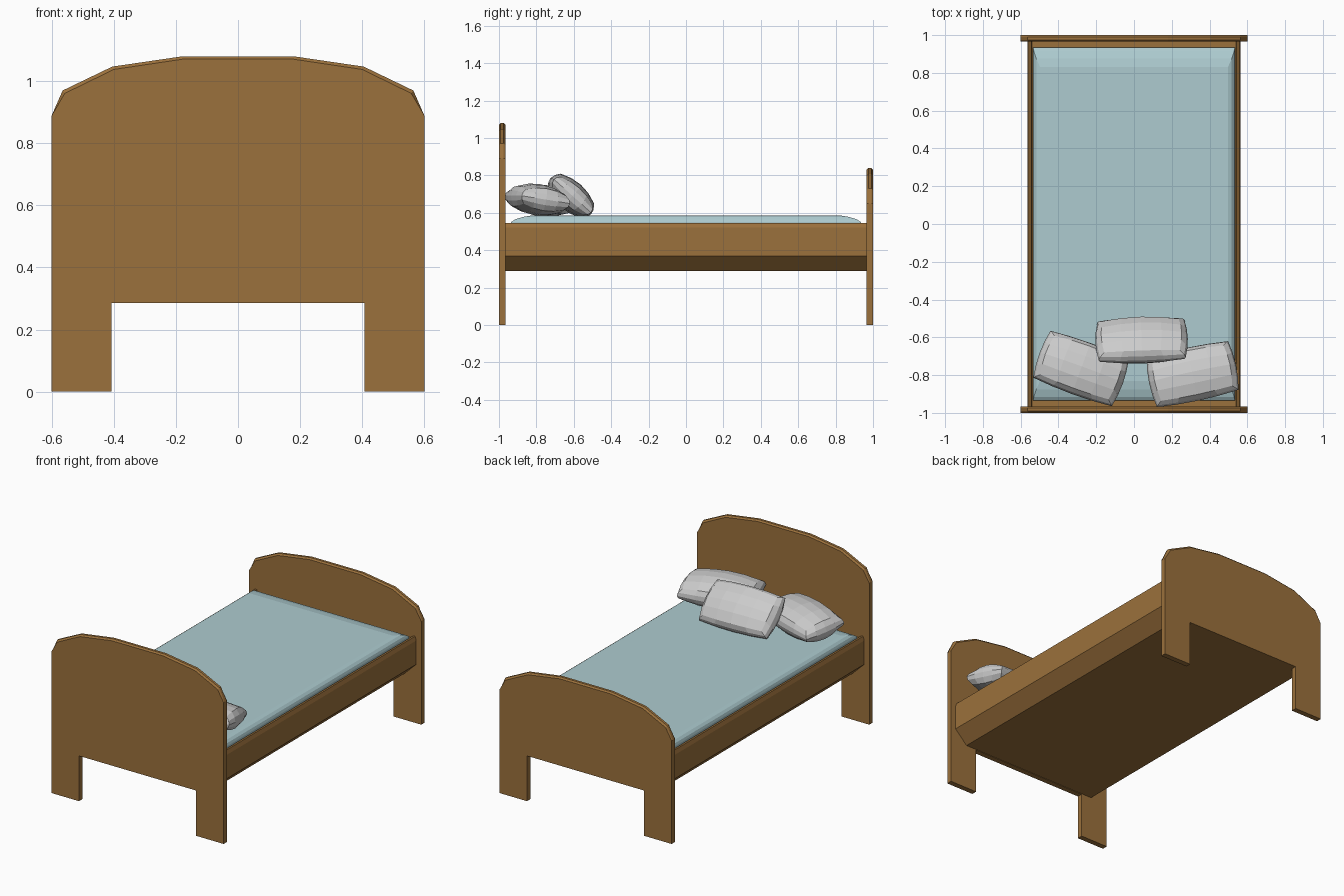
import bpy, bmesh
from math import radians
from mathutils import Matrix, Euler

if "Cube" in bpy.data.objects:
    bpy.data.objects.remove(bpy.data.objects["Cube"])


def material(name, color):
    m = bpy.data.materials.new(name)
    m.diffuse_color = (*color, 1)
    m.use_nodes = True
    m.node_tree.nodes["Principled BSDF"].inputs["Base Color"].default_value = m.diffuse_color
    return m


wood = material("wood", (0.33, 0.165, 0.045))
cloth = material("blue_cloth", (0.42, 0.60, 0.63))


def finish(bm, name, mat=None):
    bmesh.ops.recalc_face_normals(bm, faces=bm.faces)
    me = bpy.data.meshes.new(name)
    bm.to_mesh(me)
    bm.free()
    ob = bpy.data.objects.new(name, me)
    bpy.context.collection.objects.link(ob)
    if mat:
        me.materials.append(mat)
    return ob


def loft(name, rings, mat):
    """Join equal-length closed rings with quads and cap both ends."""
    bm = bmesh.new()
    rows = [[bm.verts.new(p) for p in r] for r in rings]
    n = len(rows[0])
    for a, b in zip(rows, rows[1:]):
        for i in range(n):
            j = (i + 1) % n
            bm.faces.new((a[i], a[j], b[j], b[i]))
    bm.faces.new(rows[0])
    bm.faces.new(rows[-1])
    return finish(bm, name, mat)


def mirrored(half):
    return half + [(-x, z) for x, z in reversed(half)]


# Head and foot boards: arched panel with two legs and a softened arch edge
def board(name, y0, y1, top):
    legs = [(0.407, 0.285), (0.407, 0), (0.6, 0), (0.6, top - 0.19)]
    arch = [(0.565, top - 0.11), (0.405, top - 0.033), (0.18, top)]
    full = mirrored(legs + arch)
    inset = mirrored(legs + [(x * 0.987, z - 0.009) for x, z in arch])
    b = 0.009
    loft(name, [[(x, y, z) for x, z in prof] for prof, y in
                ((inset, y0), (full, y0 + b), (full, y1 - b), (inset, y1))], wood)


board("headboard", -1.0, -0.966, 1.08)
board("footboard", 0.966, 1.0, 0.84)

# Bed frame: one section with sloped underside and shallow mattress recess
section = mirrored([(0.48, 0.288), (0.565, 0.37), (0.565, 0.52),
                    (0.557, 0.545), (0.545, 0.545), (0.54, 0.53)])
loft("bed_frame", [[(x, y, z) for x, z in section] for y in (-0.97, 0.97)], wood)

# Mattress: stacked rectangles rounding over to a flat top
loft("mattress", [[(sx * x, sy * y, z) for sx, sy in ((1, 1), (-1, 1), (-1, -1), (1, -1))]
                  for x, y, z in ((0.535, 0.935, 0.525), (0.535, 0.935, 0.55),
                                  (0.53, 0.915, 0.564), (0.517, 0.875, 0.577),
                                  (0.497, 0.83, 0.585))], cloth)


# Pillows: gridded boxes, puffed in the middle and thin at the corners
def pillow(name, loc, rot, size):
    bm = bmesh.new()
    bmesh.ops.create_cube(bm, size=2)
    bmesh.ops.subdivide_edges(bm, edges=bm.edges[:], cuts=3, use_grid_fill=True)
    for v in bm.verts:
        u, w, t = v.co
        v.co = (u * (1 - 0.06 * w * w) * (1 - 0.13 * t * t) * size[0] / 2,
                w * (1 - 0.08 * u * u) * (1 - 0.17 * t * t) * size[1] / 2,
                t * (1 - 0.30 * u * u) * (1 - 0.35 * w * w) * size[2] / 2)
    bm.transform(Matrix.Translation(loc) @
                 Euler([radians(a) for a in rot]).to_matrix().to_4x4())
    finish(bm, name)


pillow("left_pillow", (-0.28, -0.765, 0.665), (-8, 0, -20), (0.47, 0.29, 0.17))
pillow("right_pillow", (0.31, -0.795, 0.67), (-9, 0, 12), (0.47, 0.29, 0.17))
pillow("front_pillow", (0.04, -0.615, 0.69), (-42, 0, 2), (0.49, 0.29, 0.16))
